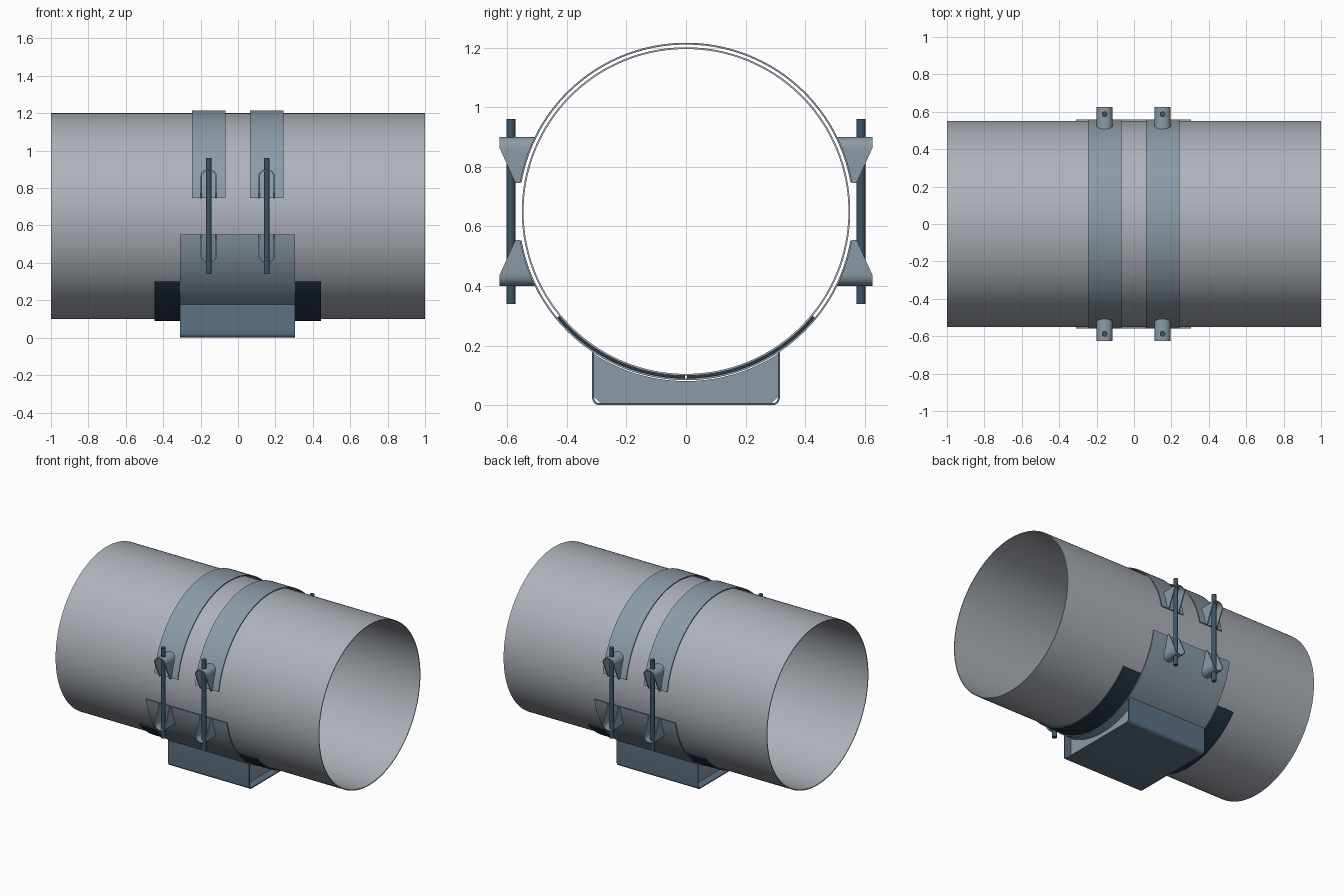
import bpy, bmesh, math
from math import sin, cos, radians, sqrt

if "Cube" in bpy.data.objects:
    bpy.data.objects.remove(bpy.data.objects["Cube"])

ZC = 0.65      # height of the pipe axis
OX = -0.002    # the clamp sits a hair left of centre


def material(name, rgb):
    m = bpy.data.materials.new(name)
    m.diffuse_color = (*rgb, 1)
    m.use_nodes = True
    m.node_tree.nodes["Principled BSDF"].inputs["Base Color"].default_value = m.diffuse_color
    return m


PIPE = material("pipe_grey", (0.42, 0.45, 0.49))
STEEL = material("clamp_steel", (0.26, 0.33, 0.38))
BLUE = material("base_blue", (0.11, 0.17, 0.23))
DARK = material("rod_dark", (0.045, 0.09, 0.13))
LINER = material("liner_dark", (0.02, 0.04, 0.06))


def loft(name, sections, mat, closed=False):
    """Skin a row of equal cross-sections into a solid."""
    bm = bmesh.new()
    rings = [[bm.verts.new(p) for p in s] for s in sections]
    n = len(rings[0])
    pairs = list(zip(rings, rings[1:]))
    if closed:
        pairs.append((rings[-1], rings[0]))
    for a, b in pairs:
        for i in range(n):
            j = (i + 1) % n
            bm.faces.new((a[i], a[j], b[j], b[i]))
    if not closed:
        bm.faces.new(rings[0])
        bm.faces.new(rings[-1])
    bmesh.ops.recalc_face_normals(bm, faces=bm.faces)
    me = bpy.data.meshes.new(name)
    bm.to_mesh(me)
    bm.free()
    me.materials.append(mat)
    ob = bpy.data.objects.new(name, me)
    bpy.context.collection.objects.link(ob)
    bpy.ops.object.select_all(action='DESELECT')
    ob.select_set(True)
    bpy.context.view_layer.objects.active = ob
    bpy.ops.object.shade_smooth_by_angle(angle=radians(30))
    return ob


def arc_plate(name, r0, r1, a0, a1, x0, x1, mat, n=64, closed=False):
    """Curved plate around the pipe axis, angles in degrees in the yz plane."""
    secs = []
    for i in range(n if closed else n + 1):
        a = radians(a0 + (a1 - a0) * i / n)
        secs.append([(x, r * cos(a), ZC + r * sin(a))
                     for x, r in ((x0, r0), (x1, r0), (x1, r1), (x0, r1))])
    return loft(name, secs, mat, closed)


def u_path(half, floor, top, rad, t, legs=1, n=6):
    """Outer/inner point pairs along a round-cornered U with wall t."""
    cx, cz = half - rad, floor + rad
    side = [((half, z), (half - t, z))
            for z in [top + (cz - top) * i / legs for i in range(legs)]]
    for i in range(n + 1):
        a = radians(90 * i / n)
        side.append(((cx + rad * cos(a), cz - rad * sin(a)),
                     (cx + (rad - t) * cos(a), cz - (rad - t) * sin(a))))
    other = [tuple((-u, v) for u, v in p) for p in reversed(side)]
    return side + other


# Pipe
arc_plate("pipe", 0.545, 0.551, 0, 360, -1, 1, PIPE, 128, True)

# Lower saddle and its two-part liner
arc_plate("saddle", 0.560, 0.566, -170, -10, OX - 0.308, OX + 0.308, STEEL, 72)
for side, a0, a1 in (("front", -140.5, -90.4), ("back", -89.6, -39.5)):
    arc_plate("liner_" + side, 0.551, 0.5605, a0, a1,
              OX - 0.445, OX + 0.445, LINER, 32)

# Base channel
xa, xb = OX - 0.308, OX + 0.308
loft("base_channel",
     [[(xa, *o), (xb, *o), (xb, *i), (xa, *i)]
      for o, i in u_path(0.315, 0, 0.178, 0.025, 0.007)], BLUE)

# Web plates inside the channel, with hollowed tops and clipped corners
ys = [-0.308, -0.288] + [-0.288 + 0.576 * i / 32 for i in range(1, 32)] + [0.288, 0.308]
for tag, x in (("left", OX - 0.25), ("right", OX + 0.25)):
    secs = []
    for y in ys:
        lo = 0.007 + max(0, abs(y) - 0.288)
        hi = ZC - sqrt(0.569 ** 2 - y * y)
        secs.append([(x - 0.004, y, lo), (x + 0.004, y, lo),
                     (x + 0.004, y, hi), (x - 0.004, y, hi)])
    loft("web_" + tag, secs, STEEL)


def lug(name, cx, sy, sz):
    """Bent bracket: U section whose depth follows the pipe and a sloped front."""
    def span(d):
        y_in = sqrt(0.566 ** 2 - d * d)
        y_out = 0.572 + 0.053 * min(1, (d - 0.095) / 0.117)
        return y_in, y_out
    secs = []
    # u_path opens upward, so measure it down from the closed end at d = 0.25
    for o, i in u_path(0.043, 0, 0.155, 0.038, 0.007, legs=5):
        do, di = 0.25 - o[1], 0.25 - i[1]
        (oi, oo), (ii, io) = span(do), span(di)
        secs.append([(cx + o[0], sy * oi, ZC + sz * do), (cx + o[0], sy * oo, ZC + sz * do),
                     (cx + i[0], sy * io, ZC + sz * di), (cx + i[0], sy * ii, ZC + sz * di)])
    loft(name, secs, STEEL)


# Straps, brackets and tie rods
for tag, cx in (("left", OX - 0.155), ("right", OX + 0.155)):
    arc_plate("strap_" + tag, 0.560, 0.566, 10, 170, cx - 0.089, cx + 0.089, STEEL, 72)
    for side, sy in (("front", -1), ("back", 1)):
        lug(f"upper_bracket_{tag}_{side}", cx, sy, 1)
        lug(f"lower_bracket_{tag}_{side}", cx, sy, -1)
        loft(f"tie_rod_{tag}_{side}",
             [[(cx + 0.015 * cos(k * math.pi / 12), sy * 0.587 + 0.015 * sin(k * math.pi / 12), z)
               for k in range(24)] for z in (0.34, 0.96)], DARK)
